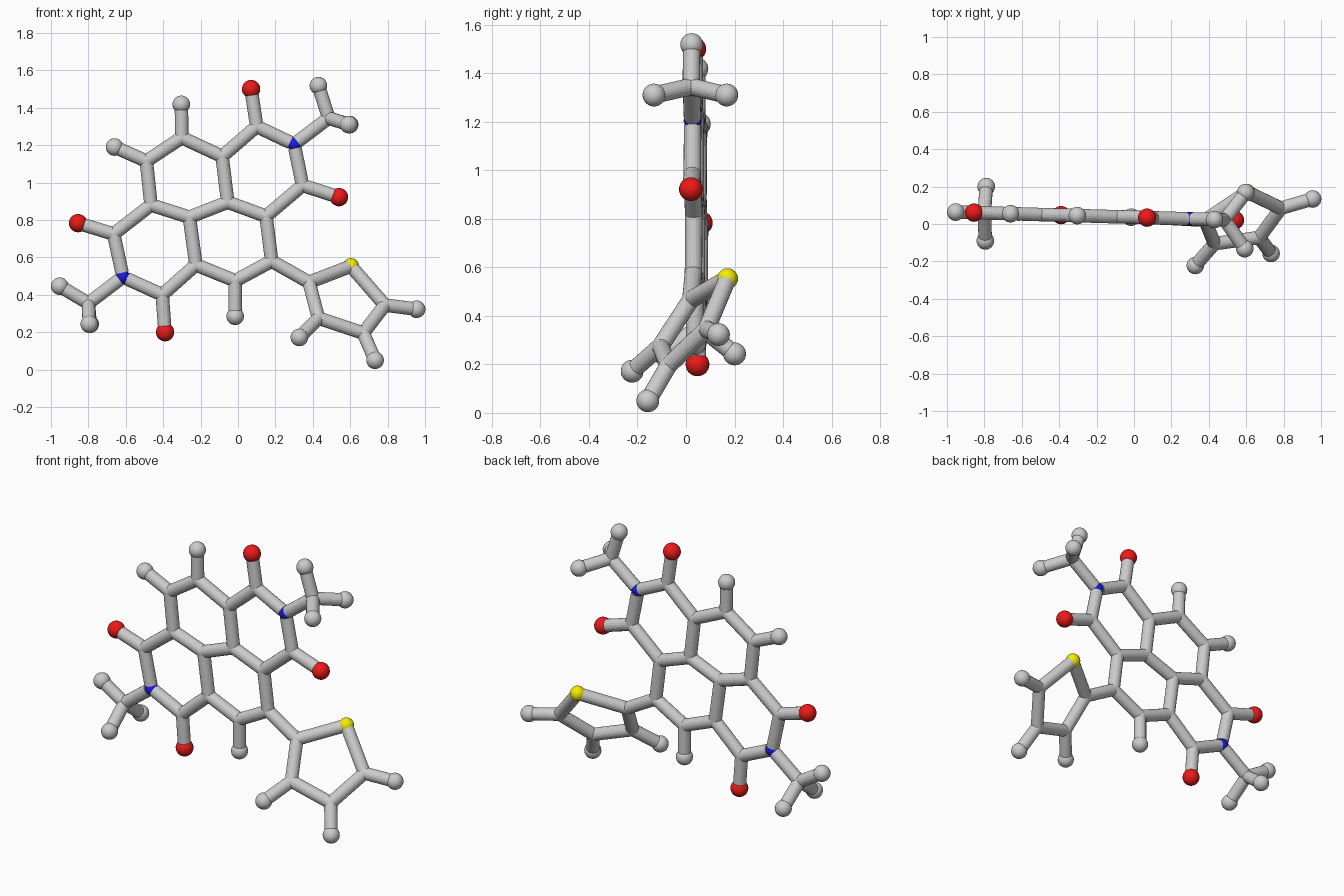
import bpy, bmesh
from mathutils import Vector, Matrix

if "Cube" in bpy.data.objects:
    bpy.data.objects.remove(bpy.data.objects["Cube"])

BOND_R = 0.036


def core(x, z):
    # Point on the slightly turned plane of the fused rings
    return Vector((x, 0.036 - 0.029 * x, z))


def ring(x, z):
    # Point on the tilted plane of the five-sided ring
    return Vector((x, 0.02 + 0.386 * (x - 0.38) + 0.752 * (z - 0.467), z))


# Joint positions; the first letter is the kind of atom
P = {
    "C1": core(-0.30, 1.24), "C2": core(-0.49, 1.115), "C3": core(-0.465, 0.88),
    "C4": core(-0.26, 0.815), "C5": core(-0.055, 0.895), "C6": core(-0.085, 1.14),
    "C7": core(0.10, 1.30), "N1": core(0.30, 1.205), "C8": core(0.345, 0.985),
    "C9": core(0.15, 0.82), "C10": core(0.18, 0.58), "C11": core(-0.015, 0.475),
    "C12": core(-0.225, 0.56), "C13": core(-0.405, 0.40), "N2": core(-0.615, 0.495),
    "C14": core(-0.665, 0.725),
    "O1": core(0.07, 1.50), "O2": core(0.54, 0.922),
    "O3": core(-0.39, 0.20), "O4": core(-0.855, 0.783),
    "H1": core(-0.303, 1.418), "H2": core(-0.66, 1.19), "H3": core(-0.015, 0.285),
    # Methyl ends
    "C15": core(0.485, 1.345), "H4": core(0.43, 1.518),
    "H5": Vector((0.592, -0.132, 1.31)), "H6": Vector((0.597, 0.168, 1.31)),
    "C16": core(-0.80, 0.355), "H7": core(-0.953, 0.446),
    "H8": Vector((-0.795, -0.09, 0.243)), "H9": Vector((-0.79, 0.20, 0.243)),
    # Five-sided side ring
    "C17": ring(0.38, 0.467), "S1": ring(0.604, 0.553), "C18": ring(0.785, 0.345),
    "C19": ring(0.67, 0.195), "C20": ring(0.43, 0.275),
    "H10": ring(0.955, 0.323), "H11": ring(0.733, 0.05), "H12": ring(0.328, 0.172),
}

# Each chain is a run of bonded joints
CORE = ["C1 C2 C3 C4 C5 C6 C1", "C6 C7 N1 C8 C9 C5", "C9 C10 C11 C12 C4",
        "C12 C13 N2 C14 C3", "C7 O1", "C8 O2", "C13 O3", "C14 O4",
        "C1 H1", "C2 H2", "C11 H3"]
METHYL = ["N1 C15 H4", "H5 C15 H6", "N2 C16 H7", "H8 C16 H9"]
SIDE = ["C10 C17 S1 C18 C19 C20 C17", "C18 H10", "C19 H11", "C20 H12"]


def finish(name, bm, color=None, smooth=False):
    mesh = bpy.data.meshes.new(name)
    bm.to_mesh(mesh)
    bm.free()
    for f in mesh.polygons:
        f.use_smooth = smooth
    obj = bpy.data.objects.new(name, mesh)
    bpy.context.collection.objects.link(obj)
    if color:
        mat = bpy.data.materials.new(name + "_color")
        mat.diffuse_color = (*color, 1)
        mat.use_nodes = True
        mat.node_tree.nodes["Principled BSDF"].inputs["Base Color"].default_value = mat.diffuse_color
        mesh.materials.append(mat)


def bonds(name, chains):
    bm = bmesh.new()
    for chain in chains:
        keys = chain.split()
        for ka, kb in zip(keys, keys[1:]):
            a, b = P[ka], P[kb]
            d = (b - a).normalized()
            # Stop short of nitrogen so its blue joint shows
            if ka[0] == "N":
                a = a + d * 0.022
            if kb[0] == "N":
                b = b - d * 0.022
            m = Matrix.Translation((a + b) / 2) @ d.to_track_quat("Z", "Y").to_matrix().to_4x4()
            bmesh.ops.create_cone(bm, cap_ends=True, segments=20, radius1=BOND_R,
                                  radius2=BOND_R, depth=(b - a).length, matrix=m)
    finish(name, bm)


def balls(name, kind, radius, color=None):
    bm = bmesh.new()
    for key, p in P.items():
        if key[0] == kind:
            bmesh.ops.create_uvsphere(bm, u_segments=24, v_segments=16, radius=radius,
                                      matrix=Matrix.Translation(p))
    finish(name, bm, color, True)


# Rods
bonds("fused_ring_bonds", CORE)
bonds("methyl_bonds", METHYL)
bonds("side_ring_bonds", SIDE)

# Balls
balls("carbon_joints", "C", BOND_R)
balls("hydrogen_balls", "H", 0.047)
balls("oxygen_balls", "O", 0.049, (0.85, 0.01, 0.01))
balls("nitrogen_joints", "N", 0.037, (0.01, 0.01, 0.8))
balls("sulfur_ball", "S", 0.043, (0.9, 0.85, 0.0))
